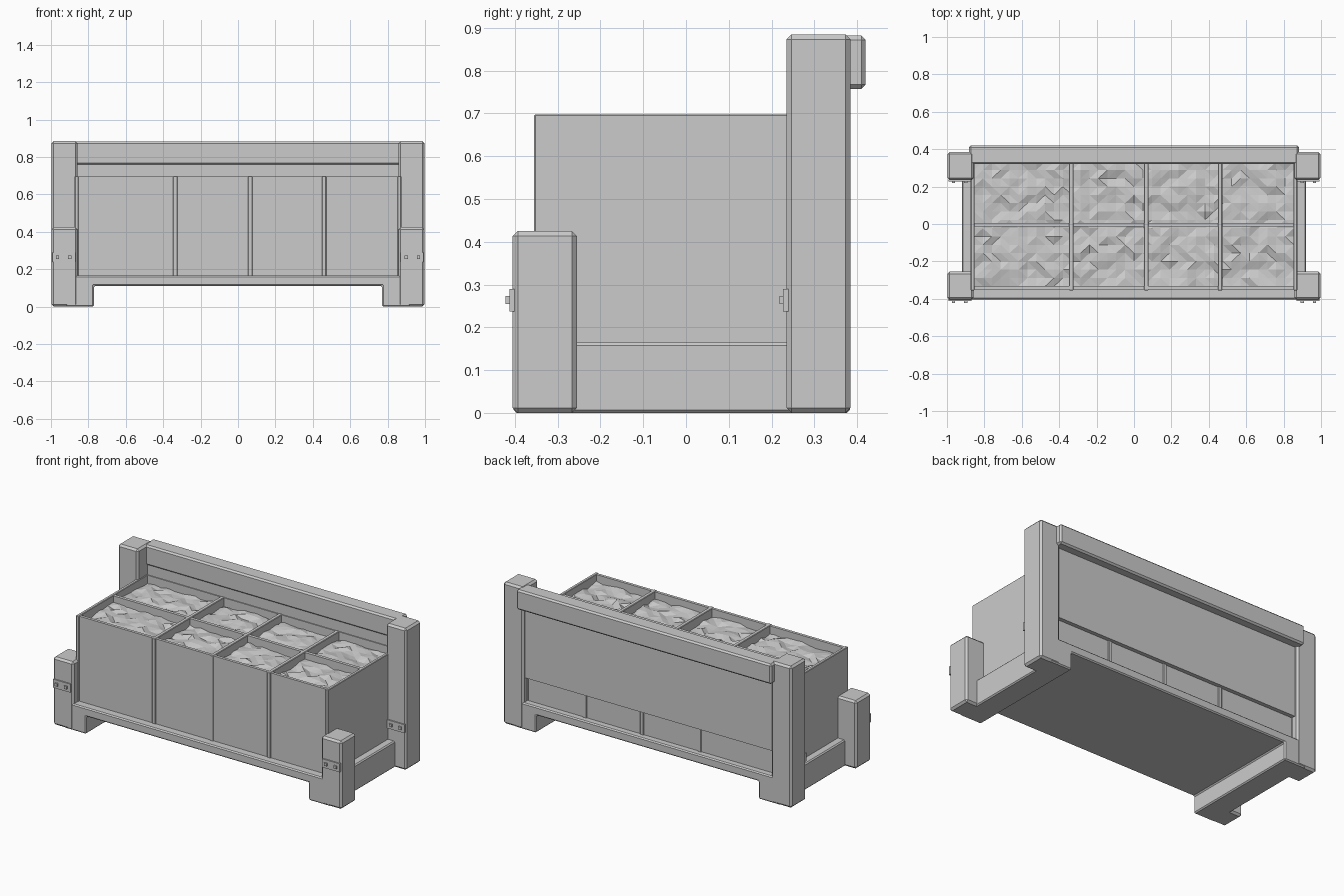
import bpy, bmesh, random

if "Cube" in bpy.data.objects:
    bpy.data.objects.remove(bpy.data.objects["Cube"])

random.seed(4)
grey = bpy.data.materials.new("plain grey")
grey.diffuse_color = (0.6, 0.6, 0.6, 1)
grey.use_nodes = True
grey.node_tree.nodes["Principled BSDF"].inputs["Base Color"].default_value = grey.diffuse_color


def finish(name, bm, bevel=0):
    bmesh.ops.recalc_face_normals(bm, faces=bm.faces)
    mesh = bpy.data.meshes.new(name)
    bm.to_mesh(mesh)
    bm.free()
    mesh.materials.append(grey)
    ob = bpy.data.objects.new(name, mesh)
    bpy.context.collection.objects.link(ob)
    if bevel:
        mod = ob.modifiers.new("chamfer", 'BEVEL')
        mod.width = bevel
        mod.segments = 1
    return ob


def box(name, x, y, z, bevel=0):
    """Box between the given (low, high) limits on each axis."""
    bm = bmesh.new()
    bmesh.ops.create_cube(bm, size=1)
    for v in bm.verts:
        for i, (a, b) in enumerate((x, y, z)):
            v.co[i] = a if v.co[i] < 0 else b
    return finish(name, bm, bevel)


# Base: a U-shaped section run from front to back, with a runner on each side
bm = bmesh.new()
outline = [(-.92, 0), (-.77, 0), (-.77, .11), (.77, .11),
           (.77, 0), (.92, 0), (.92, .165), (-.92, .165)]
face = bm.faces.new([bm.verts.new((x, -.403, z)) for x, z in outline])
ext = bmesh.ops.extrude_face_region(bm, geom=[face])
bmesh.ops.translate(bm, vec=(0, .786, 0),
                    verts=[g for g in ext["geom"] if isinstance(g, bmesh.types.BMVert)])
finish("base", bm, .007)

# Corner posts with bolted plates
for side, s in (("left", -1), ("right", 1)):
    span = sorted((s * .857, s * .998))
    box("front_post_" + side, span, (-.405, -.255), (0, .425), .012)
    box("back_post_" + side, span, (.235, .385), (0, .885), .012)
    for place, y in (("front", -.405), ("back", .235)):
        box(f"{place}_plate_{side}", sorted((s * .87, s * .992)),
            (y - .008, y + .004), (.237, .29))
        for n, bx in enumerate((.9, .965)):
            box(f"{place}_bolt_{side}_{n + 1}", sorted((s * (bx - .009), s * (bx + .009))),
                (y - .017, y), (.255, .273))

# Back rest: thick top rail and a recessed panel below it
box("top_rail", (-.882, .882), (.32, .42), (.757, .882), .01)
box("back_panel", (-.86, .86), (.328, .365), (.315, .77))

# Crate walls
TOP = .698
box("crate_front", (-.865, .865), (-.35, -.332), (.16, TOP - .002))
box("crate_back", (-.865, .865), (.322, .34), (.16, TOP - .002))
for side, s in (("left", -1), ("right", 1)):
    box("crate_side_" + side, sorted((s * .853, s * .873)), (-.355, .346), (.16, TOP), .003)

# Crate dividers, which show as ribs on the front and back
for n, x in enumerate((-.335, .065, .46)):
    box(f"divider_{n + 1}", (x - .012, x + .012), (-.355, .346), (.16, TOP), .003)
box("long_divider", (-.86, .86), (-.014, .006), (.16, TOP - .003))

# Lumpy faceted filling inside the crate
bm = bmesh.new()
bmesh.ops.create_grid(bm, x_segments=36, y_segments=15, size=1)
for v in bm.verts:
    v.co = (v.co.x * .855, v.co.y * .333, .648 + random.uniform(-.01, .01))
bmesh.ops.triangulate(bm, faces=bm.faces)
finish("filling", bm)
